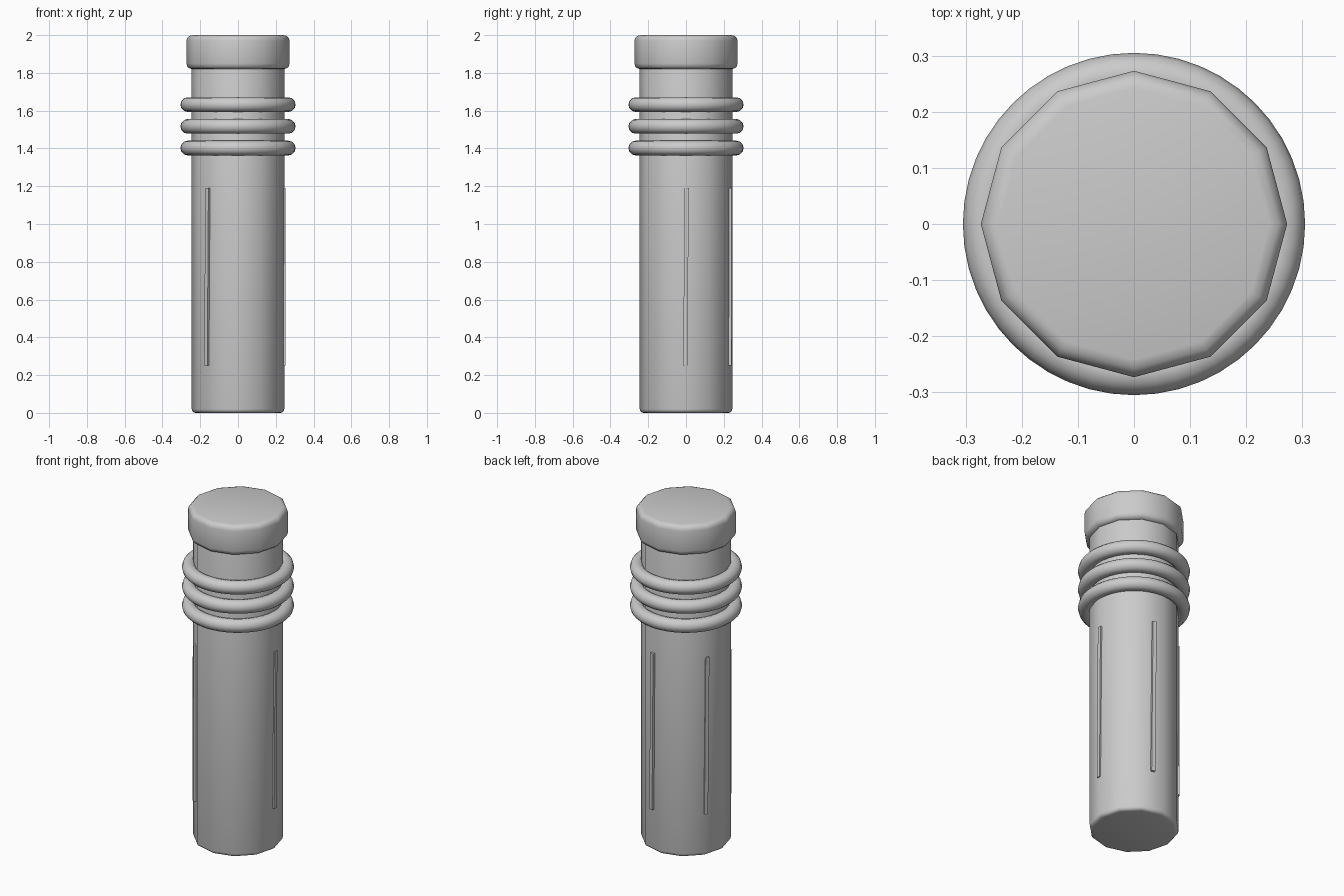
import bpy, bmesh, math
from mathutils import Matrix

old = bpy.data.objects.get("Cube")
if old:
    bpy.data.objects.remove(old, do_unlink=True)

# Single plain grey
GREY = (0.6, 0.6, 0.6, 1.0)
grey = bpy.data.materials.new("plain grey")
grey.use_nodes = True
grey.diffuse_color = GREY
grey.node_tree.nodes["Principled BSDF"].inputs["Base Color"].default_value = GREY


def finish(obj, name, smooth=True):
    obj.name = name
    obj.data.materials.append(grey)
    if smooth:
        bpy.ops.object.shade_smooth_by_angle(angle=math.radians(40))


def rounded_drum(name, radius, z0, z1, bevel):
    """Twelve-sided drum with rounded rims and sharp-cornered sides."""
    bpy.ops.mesh.primitive_cylinder_add(vertices=12, radius=radius, depth=z1 - z0,
                                        location=(0, 0, (z0 + z1) / 2))
    obj = bpy.context.object
    bm = bmesh.new()
    bm.from_mesh(obj.data)
    rims = [e for e in bm.edges if abs(e.verts[0].co.z - e.verts[1].co.z) < 0.001]
    bmesh.ops.bevel(bm, geom=rims, offset=bevel, segments=3, profile=0.5,
                    affect='EDGES')
    bm.to_mesh(obj.data)
    bm.free()
    finish(obj, name)


# Main shaft and wider end cap
rounded_drum("shaft", 0.245, 0.005, 1.85, 0.02)
rounded_drum("end_cap", 0.273, 1.82, 2.0, 0.03)
bpy.data.objects["shaft"].location.z -= 0.005

# Three grip rings
for i in range(3):
    bpy.ops.mesh.primitive_torus_add(major_radius=0.266, minor_radius=0.039,
                                     major_segments=48, minor_segments=12,
                                     location=(0, 0, 1.402 + 0.115 * i))
    finish(bpy.context.object, f"grip_ring_{i + 1}")

# Four slim, slightly tilted ribs around the shaft
for i in range(4):
    bpy.ops.mesh.primitive_cube_add(size=1)
    rib = bpy.context.object
    rib.data.transform(Matrix.Diagonal((0.03, 0.022, 0.94, 1)))
    rib.matrix_world = (Matrix.Rotation(math.radians(76 * i), 4, 'Z')
                        @ Matrix.Translation((0.236, 0, 0.72))
                        @ Matrix.Rotation(math.radians(-0.5), 4, 'X'))
    finish(rib, f"rib_{i + 1}", smooth=False)
